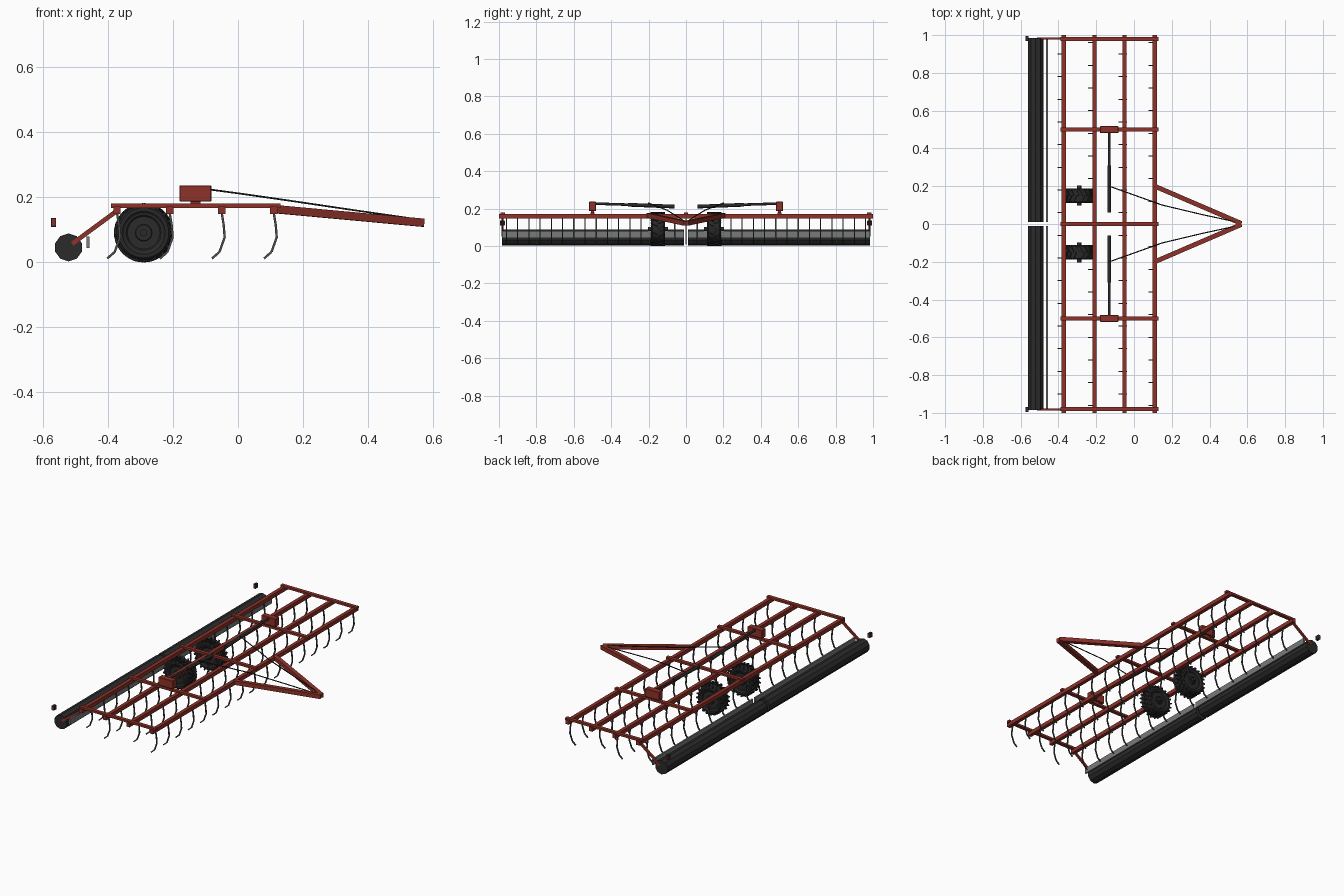
import bpy, bmesh, math
from mathutils import Vector, Matrix

if "Cube" in bpy.data.objects:
    bpy.data.objects.remove(bpy.data.objects["Cube"])


def material(name, r, g, b):
    m = bpy.data.materials.new(name)
    m.use_nodes = True
    m.diffuse_color = (r, g, b, 1)
    m.node_tree.nodes["Principled BSDF"].inputs["Base Color"].default_value = (r, g, b, 1)
    return m


RED = material("red paint", 0.27, 0.032, 0.022)
BLACK = material("black rubber", 0.021, 0.021, 0.021)
ROLLER = material("dark roller steel", 0.024, 0.024, 0.024)
STEEL = material("tine steel", 0.075, 0.075, 0.075)
GREY = material("scraper grey", 0.19, 0.195, 0.195)


def finish(name, bm, mat, smooth=False):
    mesh = bpy.data.meshes.new(name)
    bmesh.ops.recalc_face_normals(bm, faces=bm.faces)
    bm.to_mesh(mesh)
    bm.free()
    mesh.materials.append(mat)
    ob = bpy.data.objects.new(name, mesh)
    bpy.context.collection.objects.link(ob)
    if smooth:
        bpy.ops.object.select_all(action='DESELECT')
        ob.select_set(True)
        bpy.context.view_layer.objects.active = ob
        bpy.ops.object.shade_smooth_by_angle(angle=math.radians(35))


def add_box(bm, centre, size, rot=Matrix.Identity(4)):
    bmesh.ops.create_cube(bm, size=1, matrix=Matrix.Translation(centre) @ rot @ Matrix.Diagonal((*size, 1)))


def add_beam(bm, a, b, width, height):
    a, b = Vector(a), Vector(b)
    rot = (b - a).to_track_quat('Y', 'Z').to_matrix().to_4x4()
    add_box(bm, (a + b) / 2, (width, (b - a).length, height), rot)


def box(name, centre, size, mat, bevel=0):
    bm = bmesh.new()
    add_box(bm, centre, size)
    if bevel:
        bmesh.ops.bevel(bm, geom=bm.edges[:], offset=bevel, segments=1, affect='EDGES')
    finish(name, bm, mat)


def beam(name, a, b, width, height, mat):
    bm = bmesh.new()
    add_beam(bm, a, b, width, height)
    finish(name, bm, mat)


def rod(name, a, b, radius, mat, sides=12, smooth=True):
    a, b = Vector(a), Vector(b)
    rot = (b - a).to_track_quat('Z', 'Y').to_matrix().to_4x4()
    bm = bmesh.new()
    bmesh.ops.create_cone(bm, cap_ends=True, segments=sides, radius1=radius, radius2=radius,
                          depth=(b - a).length, matrix=Matrix.Translation((a + b) / 2) @ rot)
    finish(name, bm, mat, smooth)


def hose(name, path, radius, mat):
    cu = bpy.data.curves.new(name, 'CURVE')
    cu.dimensions = '3D'
    cu.bevel_depth = radius
    cu.bevel_resolution = 1
    cu.use_fill_caps = True
    sp = cu.splines.new('POLY')
    sp.points.add(len(path) - 1)
    for p, co in zip(sp.points, path):
        p.co = (*co, 1)
    cu.materials.append(mat)
    bpy.context.collection.objects.link(bpy.data.objects.new(name, cu))


def lathe(bm, profile, centre, steps):
    """Spin (radius, y) points round the y axis."""
    verts = [bm.verts.new(Vector(centre) + Vector((r, y, 0))) for r, y in profile]
    edges = [bm.edges.new(pair) for pair in zip(verts, verts[1:])]
    bmesh.ops.spin(bm, geom=verts + edges, cent=centre, axis=(0, 1, 0),
                   angle=math.tau, steps=steps)
    bmesh.ops.remove_doubles(bm, verts=bm.verts[:], dist=0.0001)


# Main frame: lateral tubes below, longitudinal rails on top
ROWS = (-0.372, -0.21, -0.05, 0.11)
for i, x in enumerate(ROWS):
    box(f"cross_tube_{i + 1}", (x, 0, 0.16), (0.022, 2.0, 0.024), RED)
for i, y in enumerate((-0.98, -0.5, 0, 0.5, 0.98)):
    box(f"frame_rail_{i + 1}", (-0.13, y, 0.174), (0.52, 0.022, 0.013), RED)

# Flat spring tines, staggered from row to row
TINE = ((0.0, 0.152), (0.006, 0.115), (0.009, 0.077), (-0.007, 0.032), (-0.03, 0.012))
for i, x in enumerate(ROWS):
    bm = bmesh.new()
    first, count = (-0.96, 17) if i % 2 else (-0.9, 16)
    for k in range(count):
        y = first + 0.12 * k
        for (x1, z1), (x2, z2) in zip(TINE, TINE[1:]):
            add_beam(bm, (x + x1, y, z1), (x + x2, y, z2), 0.006, 0.007)
    finish(f"spring_tines_{i + 1}", bm, STEEL)

# Parts repeated on both sides
for s, side in ((1, "left"), (-1, "right")):
    # Drawbar
    beam(f"drawbar_{side}", (0.11, s * 0.2, 0.164), (0.568, s * 0.003, 0.122), 0.025, 0.025, RED)

    # Folding cylinder and its mounting box
    box(f"cylinder_mount_{side}", (-0.131, s * 0.5, 0.212), (0.098, 0.036, 0.05), RED, 0.002)
    box(f"mount_foot_{side}", (-0.131, s * 0.5, 0.184), (0.03, 0.016, 0.01), RED)
    rod(f"piston_rod_{side}", (-0.131, s * 0.485, 0.227), (-0.131, s * 0.3, 0.221), 0.007, BLACK)
    rod(f"cylinder_barrel_{side}", (-0.131, s * 0.31, 0.221), (-0.131, s * 0.062, 0.211), 0.01, BLACK)

    # Hydraulic hose
    hose(f"hydraulic_hose_{side}", [(-0.131, s * 0.2, 0.23), (0.01, s * 0.15, 0.211),
         (0.15, s * 0.1, 0.191), (0.36, s * 0.05, 0.16), (0.555, s * 0.008, 0.132)], 0.003, BLACK)

    # Rear roller, scraper plate, arm and lamp
    rod(f"roller_{side}", (-0.521, s * 0.01, 0.046), (-0.521, s * 0.985, 0.046), 0.043, ROLLER, 10, False)
    box(f"scraper_{side}", (-0.461, s * 0.4975, 0.062), (0.009, 0.975, 0.036), GREY)
    beam(f"roller_arm_{side}", (-0.37, s * 0.982, 0.16), (-0.51, s * 0.982, 0.057), 0.011, 0.014, RED)
    box(f"lamp_housing_{side}", (-0.567, s * 0.982, 0.123), (0.015, 0.024, 0.027), BLACK)
    box(f"lamp_lens_{side}", (-0.567, s * 0.982, 0.123), (0.011, 0.027, 0.02), RED)

    # Wheel: tyre with chevron lugs, shallow rim and hub
    c = Vector((-0.29, s * 0.15, 0.091))
    bm = bmesh.new()
    lathe(bm, [(0.056, -0.03), (0.066, -0.038), (0.077, -0.038), (0.084, -0.03), (0.085, 0),
               (0.084, 0.03), (0.077, 0.038), (0.066, 0.038), (0.056, 0.03)], c, 36)
    finish(f"tyre_{side}", bm, BLACK, True)
    bm = bmesh.new()
    for k in range(40):
        half = 1 if k % 2 else -1
        turn = Matrix.Rotation(math.tau * k / 40, 4, 'Y')
        spot = c + turn @ Vector((0, half * 0.019, 0.086))
        add_box(bm, spot, (0.009, 0.04, 0.009), turn @ Matrix.Rotation(half * 0.5, 4, 'Z'))
    finish(f"tyre_lugs_{side}", bm, BLACK)
    bm = bmesh.new()
    lathe(bm, [(0.0, -0.034), (0.024, -0.034), (0.026, -0.028), (0.05, -0.028), (0.054, -0.032),
               (0.06, -0.033), (0.06, 0.033), (0.054, 0.032), (0.05, 0.028), (0.026, 0.028),
               (0.024, 0.034), (0.0, 0.034)], c, 32)
    finish(f"wheel_rim_{side}", bm, ROLLER, True)
    rod(f"wheel_hub_{side}", c - Vector((0, 0.053, 0)), c + Vector((0, 0.053, 0)), 0.011, ROLLER)
    bm = bmesh.new()
    for k in range(8):
        a = math.tau * k / 8
        add_box(bm, c + Vector((0.018 * math.cos(a), 0, 0.018 * math.sin(a))), (0.005, 0.076, 0.005))
    finish(f"wheel_bolts_{side}", bm, ROLLER)
